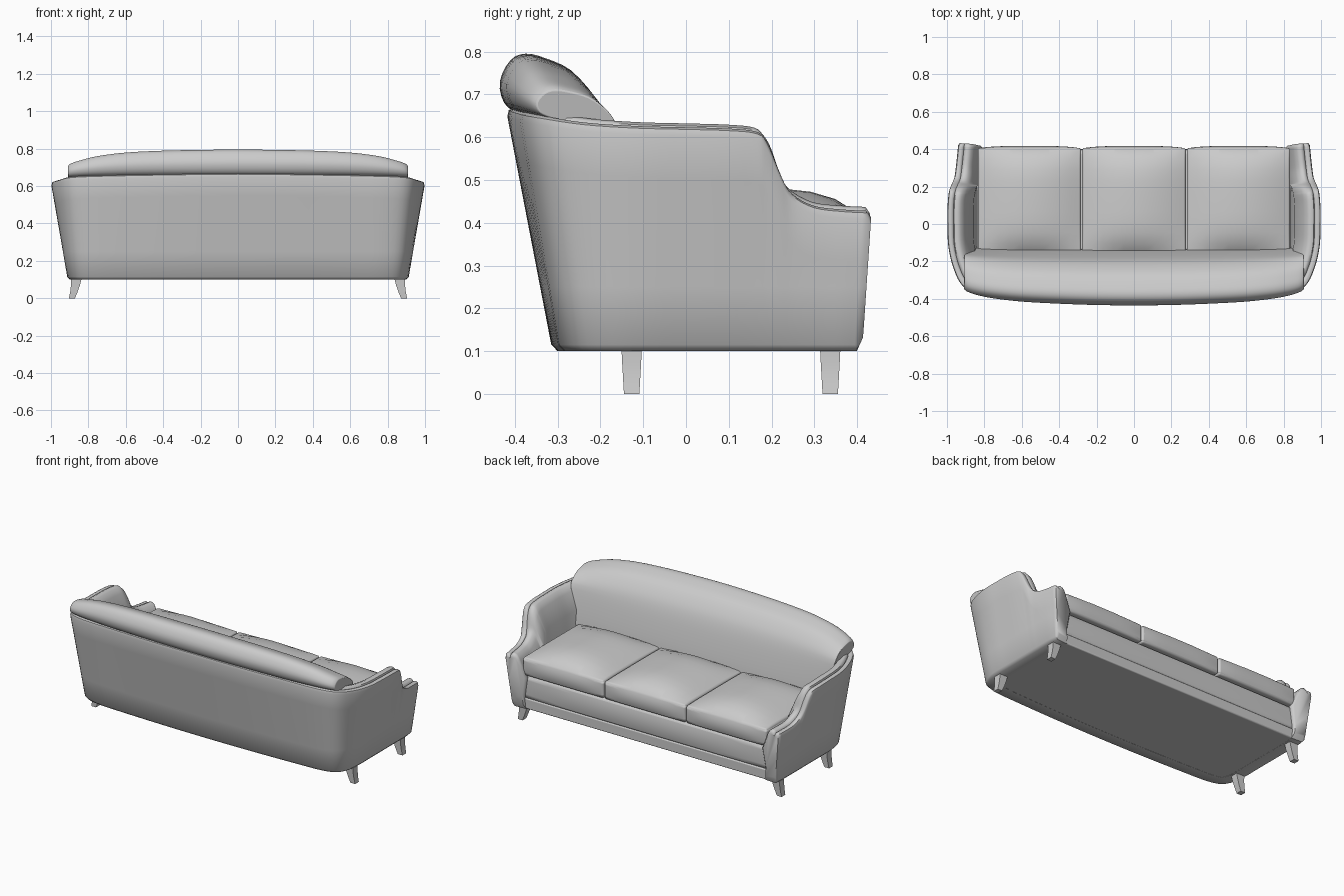
import bpy, bmesh
from mathutils import Vector

if "Cube" in bpy.data.objects:
    bpy.data.objects.remove(bpy.data.objects["Cube"])


def smooth_path(pts, n):
    """Catmull-Rom resampling of tuples of any dimension."""
    P = [Vector(p) for p in pts]
    out = []
    for i in range(len(P) - 1):
        a, b, c, d = P[max(i - 1, 0)], P[i], P[i + 1], P[min(i + 2, len(P) - 1)]
        for k in range(n):
            t = k / n
            out.append(0.5 * (2 * b + (c - a) * t + (2 * a - 5 * b + 4 * c - d) * t * t
                              + (3 * b - a - 3 * c + d) * t ** 3))
    return out + [P[-1]]


def finish(name, bm, angle=40, bevel=0.0, segs=3):
    bmesh.ops.recalc_face_normals(bm, faces=bm.faces)
    me = bpy.data.meshes.new(name)
    bm.to_mesh(me)
    bm.free()
    ob = bpy.data.objects.new(name, me)
    bpy.context.collection.objects.link(ob)
    if bevel:
        m = ob.modifiers.new("round", 'BEVEL')
        m.width, m.segments, m.limit_method, m.angle_limit = bevel, segs, 'ANGLE', 0.75
    bpy.ops.object.select_all(action='DESELECT')
    ob.select_set(True)
    bpy.context.view_layer.objects.active = ob
    bpy.ops.object.shade_smooth_by_angle(angle=angle * 3.14159 / 180)
    return ob


def loft(name, rings, **kw):
    """Skin closed rings and cap both ends."""
    bm = bmesh.new()
    vs = [[bm.verts.new(p) for p in r] for r in rings]
    n = len(vs[0])
    for a, b in zip(vs, vs[1:]):
        for i in range(n):
            bm.faces.new((a[i], a[(i + 1) % n], b[(i + 1) % n], b[i]))
    bm.faces.new(vs[0])
    bm.faces.new(vs[-1])
    return finish(name, bm, **kw)


# Wrap-around shell: bottom x, y, then x, y at z = 0.62, then rim height
half = [(.905, .40, .965, .435, .428), (.91, .36, .97, .37, .431), (.91, .30, .98, .30, .44),
        (.91, .25, .985, .25, .468), (.91, .22, .99, .22, .52), (.91, .19, .992, .19, .59),
        (.91, .165, .995, .165, .613), (.91, .10, 1.0, .10, .62), (.91, 0, 1.0, 0, .623),
        (.91, -.10, .995, -.12, .626), (.90, -.19, .965, -.24, .634),
        (.86, -.26, .91, -.335, .648), (.77, -.29, .80, -.375, .655),
        (.60, -.30, .60, -.392, .66), (.30, -.309, .30, -.408, .665), (0, -.312, 0, -.412, .668)]
full = half + [(-a, b, -c, d, e) for a, b, c, d, e in half[-2::-1]]
cols = smooth_path(full, 4)

rings = []
for i, c in enumerate(cols):
    a, b = cols[max(i - 1, 0)], cols[min(i + 1, len(cols) - 1)]
    t = Vector((b[2] - a[2], b[3] - a[3])).normalized()
    inward = Vector((t.y, -t.x))
    zt = c[4]
    section = [(.012, .10), (0, .115), (0, .25), (0, zt - .12), (0, zt - .02), (.006, zt - .005),
               (.018, zt), (.03, zt - .002), (.034, zt - .01), (.04, zt + .003), (.055, zt + .009),
               (.075, zt + .002), (.09, zt - .03), (.12, zt - .13), (.085, .17), (.085, .10)]
    ring = []
    for off, z in section:
        f = (z - .10) / .52
        ring.append(Vector((c[0] + (c[2] - c[0]) * f + inward.x * off,
                            c[1] + (c[3] - c[1]) * f + inward.y * off, z)))
    rings.append(ring)


def padded_end(ring):
    mid = sum(ring, Vector()) / len(ring)
    return [mid + (p - mid) * .86 + Vector((0, .012, 0)) for p in ring]


rings = [padded_end(rings[0])] + rings + [padded_end(rings[-1])]
loft("arm_and_back_shell", rings, angle=50)

# Base with the low front rail
outline = [(c[0] * .99, c[1] * .98 + .003) for c in cols]
loft("base_rail", [[(x, y, z) for x, y in outline] for z in (.101, .165)], bevel=.008)


# Seat deck and seat cushions
def pillow(name, x0, x1, y0, y1, z0, z1, crown, bulge, bevel):
    bm = bmesh.new()
    bmesh.ops.create_cube(bm, size=2)
    bmesh.ops.subdivide_edges(bm, edges=bm.edges, cuts=9, use_grid_fill=True)
    for v in bm.verts:
        u, w, h = v.co
        top = crown * (1 - u * u) * (1 - w * w * w * w) if h > .99 else 0
        front = bulge * (1 - u ** 4) * (1 - h * h) if w > .99 else 0
        v.co = ((x0 + x1) / 2 + u * (x1 - x0) / 2,
                (y0 + y1) / 2 + w * (y1 - y0) / 2 + front,
                (z0 + z1) / 2 + h * (z1 - z0) / 2 + top)
    finish(name, bm, angle=60, bevel=bevel, segs=4)


pillow("seat_deck", -.84, .84, -.22, .39, .16, .305, 0, .01, .015)
for label, x0, x1 in (("left", -.835, -.283), ("middle", -.277, .277), ("right", .283, .835)):
    pillow("seat_cushion_" + label, x0, x1, -.16, .405, .31, .42, .06, .012, .03)

# Plump backrest: one profile swept across, lower and further forward at the ends
profile = smooth_path([(-.13, .30), (-.14, .42), (-.165, .55), (-.19, .64), (-.22, .70),
                       (-.27, .757), (-.33, .785), (-.375, .795), (-.41, .78), (-.435, .73),
                       (-.425, .68), (-.39, .65), (-.34, .60), (-.30, .30)], 3)
bh = [(0, 0, .795), (.2, .002, .793), (.4, .009, .789), (.6, .02, .779), (.75, .037, .76),
      (.84, .055, .738), (.89, .072, .722), (.908, .085, .71)]
stations = smooth_path([(-x, s, z) for x, s, z in bh[:0:-1]] + bh, 3)
rings = []
for x, shift, zt in stations:
    ring = []
    for y, z in profile:
        narrow = 1 - .10 * min(max((.64 - z) / .34, 0), 1)
        zz = z if z < .64 else .64 + (z - .64) * (zt - .64) / .155
        ring.append((x * narrow, y + shift * (-.10 - y) / .33, zz))
    rings.append(ring)
loft("backrest", rings, bevel=.012)

# Splayed tapered legs
for side, sx in (("left", -1), ("right", 1)):
    for end, y in (("back", -.127), ("front", .337)):
        rings = []
        for z, xc, hx, hy in ((.11, .864, .029, .024), (.07, .869, .024, .022),
                              (.035, .877, .02, .020), (0, .888, .016, .018)):
            rings.append([(sx * (xc + a * hx), y + b * hy, z)
                          for a, b in ((-1, -1), (1, -1), (1, 1), (-1, 1))])
        loft(f"{end}_leg_{side}", rings, angle=30)
